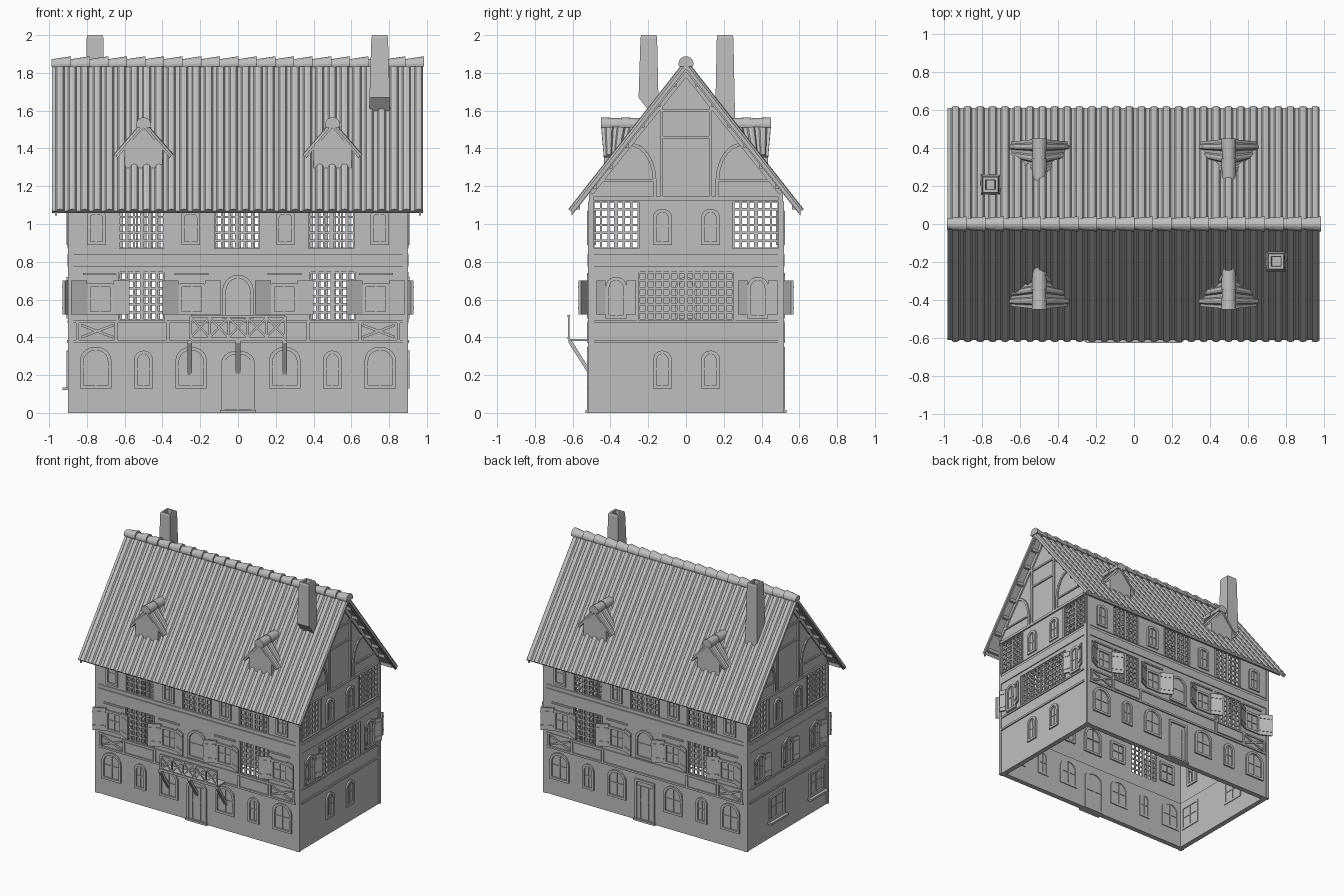
import bpy, bmesh, math
from mathutils import Vector as V

if "Cube" in bpy.data.objects:
    bpy.data.objects.remove(bpy.data.objects["Cube"])

plaster = bpy.data.materials.new("plain_grey")
plaster.use_nodes = True
GREY = (0.52, 0.52, 0.52, 1)
plaster.diffuse_color = GREY
plaster.node_tree.nodes["Principled BSDF"].inputs["Base Color"].default_value = GREY

parts = {}
HALF_X, HALF_Y = 0.895, 0.513
X, Y, Z = V((1, 0, 0)), V((0, 1, 0)), V((0, 0, 1))
# each side: middle of wall at ground, direction along wall, direction outward
SIDES = {"front": (-Y * HALF_Y, X, -Y), "back": (Y * HALF_Y, -X, Y),
         "right": (X * HALF_X, Y, X), "left": (-X * HALF_X, -Y, -X)}


def mesh(name):
    if name not in parts:
        parts[name] = bmesh.new()
    return parts[name]


def skin(name, loops, closed=False):
    """Join loops of equal length with quads; cap the ends unless closed."""
    bm = mesh(name)
    rows = [[bm.verts.new(p) for p in loop] for loop in loops]
    pairs = list(zip(rows, rows[1:]))
    if closed:
        pairs.append((rows[-1], rows[0]))
    else:
        bm.faces.new(rows[0])
        bm.faces.new(rows[-1])
    n = len(rows[0])
    for a, b in pairs:
        for i in range(n):
            j = (i + 1) % n
            bm.faces.new((a[i], a[j], b[j], b[i]))


def at(side, u, z, d=0):
    origin, along, out = SIDES[side]
    return origin + along * u + Z * z + out * d


def prism(side, part, outline, d0, d1):
    skin(side + "_" + part, [[at(side, u, z, d) for u, z in outline] for d in (d0, d1)])


def box(side, part, u0, u1, z0, z1, d0, d1):
    prism(side, part, [(u0, z0), (u1, z0), (u1, z1), (u0, z1)], d0, d1)


def strip(side, part, points, width, d=0.01):
    """A timber of constant width following points on a wall."""
    for p, q in zip(points, points[1:]):
        a, b = V(p), V(q)
        n = (b - a).orthogonal().normalized() * width / 2
        prism(side, part, [a + n, b + n, b - n, a - n], -0.005, d)


def arch(u, z0, z1, w, rise):
    pts = [(u - w / 2, z0), (u + w / 2, z0)]
    for i in range(11):
        t = math.pi * i / 10
        pts.append((u + w / 2 * math.cos(t), z1 - rise + rise * math.sin(t)))
    return pts


def window(side, u, z0, z1, w, rise, thick=0.03, frame=0.018):
    """Frame standing proud of both wall faces, with glazing bars."""
    big = arch(u, z0, z1, w, rise)
    small = arch(u, z0 + frame, z1 - frame, w - 2 * frame, max(rise - frame / 2, 0.001))
    loops = [[at(side, a, z, d) for a, z in pts] for pts, d in
             ((big, 0.012), (small, 0.012), (small, -thick - 0.006), (big, -thick - 0.006))]
    skin(side + "_window_frames", loops, closed=True)
    for d0, d1 in ((0, 0.005), (-thick - 0.004, -thick)):
        box(side, "glazing_bars", u - 0.004, u + 0.004, z0 + frame, z1 - frame, d0, d1)
        mid = (z0 + z1) / 2
        box(side, "glazing_bars", u - w / 2 + frame, u + w / 2 - frame, mid, mid + 0.007, d0, d1)


def shutters(side, u, w, z0, z1, width, reach):
    for s in (-1, 1):
        h = u + s * w / 2
        plan = [(h, 0.002), (h, 0.014), (h + s * width, reach), (h + s * width, reach - 0.012)]
        skin(side + "_shutters", [[at(side, a, z, d) for a, d in plan] for z in (z0, z1)])
        for z in (z0 + 0.03, z1 - 0.04):
            rail = [(a, d + 0.004) for a, d in plan]
            skin(side + "_shutters", [[at(side, a, k, d) for a, d in rail] for k in (z, z + 0.012)])


def wall(side, half, z0, z1, thick, holes=()):
    """Wall storey with see-through lattice windows at holes (centre, width)."""
    left = -half
    for c, w in holes:
        box(side, "wall", left, c - w / 2, z0, z1, -thick, 0)
        left = c + w / 2
        cols, rows = round(w / 0.04), round((z1 - z0) / 0.041)
        for i in range(cols + 1):
            u, t = c - w / 2 + w * i / cols, 0.01 if 2 * i == cols else 0.006
            box(side, "lattice", u - t, u + t, z0, z1, -0.018, -0.006)
        for i in range(rows + 1):
            z = z0 + (z1 - z0) * i / rows
            box(side, "lattice", c - w / 2, c + w / 2, z - 0.006, z + 0.006, -0.016, -0.008)
    box(side, "wall", left, half, z0, z1, -thick, 0)


def sheet(name, ridge, eave, n, height, thick):
    """Ribbed tile slope between a ridge line and an eave line."""
    normal = (ridge[1] - ridge[0]).cross(eave[0] - ridge[0]).normalized()
    if normal.z < 0:
        normal = -normal
    prof = [((i + f) / n, h * height) for i in range(n)
            for f, h in ((0, 0), (0.3, 0), (0.42, 0.75), (0.65, 1), (0.88, 0.75))]
    prof += [(1, 0), (1, -thick), (0, -thick)]
    skin(name, [[a.lerp(b, t) + normal * h for t, h in prof] for a, b in (ridge, eave)])


def cap_tile(name, p0, r0, p1, r1):
    side = (p1 - p0).cross(Z).normalized()
    angles = [math.radians(-20 + 22 * i) for i in range(11)]
    skin(name, [[p + (side * math.cos(t) + Z * math.sin(t)) * r for t in angles]
                for p, r in ((p0, r0), (p1, r1))])


# walls, storey by storey
for side in SIDES:
    long = side in ("front", "back")
    half = HALF_X if long else HALF_Y - 0.02
    low = [(-0.51, 0.24), (0.5, 0.24)] if long else [(0, 0.5)] if side == "right" else []
    high = [(-0.51, 0.24), (-0.005, 0.24), (0.495, 0.24)] if long else [(-0.37, 0.24), (0.37, 0.24)]
    wall(side, half, 0, 0.38, 0.04)
    wall(side, half, 0.38, 0.49, 0.025)
    wall(side, half, 0.49, 0.745, 0.025, low)
    wall(side, half, 0.745, 0.87, 0.025)
    wall(side, half, 0.87, 1.12, 0.025, high)
    # horizontal beams and corner posts
    edge = HALF_X if long else HALF_Y
    for z0, z1, d in ((0.37, 0.385, 0.01), (0.475, 0.488, 0.008), (0.775, 0.84, 0.008), (0.862, 0.87, 0.006)):
        box(side, "beams", -edge + 0.025, edge - 0.025, z0, z1, -0.005, d)
    for s in (-1, 1):
        box(side, "corner_posts", s * (edge - 0.025), s * edge, 0, 1.12, -0.005, 0.005)
    for c, w in low + high:
        z0, z1 = (0.49, 0.745) if (c, w) in low else (0.87, 1.12)
        for s in (-1, 1):
            u = c + s * (w / 2 + 0.006)
            box(side, "posts", u - 0.006, u + 0.006, z0, z1, -0.024, 0.007)

# long sides: windows, doors, shutters and timber panels
for side in ("front", "back"):
    box(side, "wall", -HALF_X, HALF_X, 1.12, 1.17, -0.025, 0)
    for s in (-1, 1):
        window(side, s * 0.753, 0.13, 0.35, 0.165, 0.07, 0.04)
        window(side, s * 0.5, 0.13, 0.33, 0.1, 0.05, 0.04)
        window(side, s * 0.248, 0.13, 0.35, 0.165, 0.07, 0.04)
        for u in (0.75, 0.25):
            window(side, s * u, 0.89, 1.07, 0.1, 0.025)
        for u in (0.73, 0.245):
            window(side, s * u, 0.52, 0.685, 0.14, 0.002)
            shutters(side, s * u, 0.14, 0.52, 0.7, 0.085, 0.056)
            strip(side, "panels", [(s * u - 0.09, 0.735), (s * u + 0.09, 0.735)], 0.012)
        strip(side, "braces", [(s * 0.83, 0.4), (s * 0.66, 0.465)], 0.014)
        strip(side, "braces", [(s * 0.83, 0.465), (s * 0.66, 0.4)], 0.014)
        box(side, "panels", s * 0.385, s * 0.63, 0.395, 0.467, -0.005, 0.006)
        for u in (0.85, 0.645, 0.37):
            box(side, "posts", s * u - 0.008, s * u + 0.008, 0.385, 0.475, -0.005, 0.01)
    window(side, 0, 0.5, 0.73, 0.165, 0.08)
    window(side, 0, 0, 0.33, 0.175, 0.06 if side == "front" else 0.002, 0.04)
    for i in range(4):
        u = -0.054 + 0.036 * i
        box(side, "door_planks", u - 0.016, u + 0.016, 0.02, 0.28, 0, 0.006)
    box(side, "door_step", -0.095, 0.095, 0, 0.015, 0, 0.02)

# short sides
for side in ("right", "left"):
    for u in (-0.125, 0.13):
        window(side, u, 0.89, 1.08, 0.1, 0.045)
        if side == "right":
            window(side, u, 0.13, 0.33, 0.1, 0.05, 0.04)
    for u in ((-0.37, 0.38) if side == "right" else (-0.35, 0, 0.35)):
        window(side, u, 0.5, 0.72, 0.11, 0.05)
        shutters(side, u, 0.11, 0.52, 0.7, 0.05, 0.034)
    if side == "left":
        for u in (-0.14, 0.36):
            window(side, u, 0.135, 0.33, 0.19, 0.002, 0.04)
            box(side, "sills", u - 0.11, u + 0.11, 0.12, 0.135, -0.01, 0.035)
    # gable wall with curved braces
    prism(side, "gable", [(-HALF_Y, 1.12), (HALF_Y, 1.12), (HALF_Y, 1.165), (0, 1.81), (-HALF_Y, 1.165)], -0.025, 0)
    box(side, "gable_timbers", -0.49, 0.49, 1.125, 1.145, -0.005, 0.012)
    for z in (1.46, 1.6):
        strip(side, "gable_timbers", [(-0.13, z), (0.13, z)], 0.014)
    for s in (-1, 1):
        strip(side, "gable_timbers", [(s * 0.13, 1.14), (s * 0.13, 1.62)], 0.016)
        strip(side, "gable_timbers", [(s * 0.165, 1.14), (s * 0.165, 1.24)], 0.016)
        strip(side, "gable_timbers", [(s * 0.17, 1.23), (s * 0.44, 1.23)], 0.012)
        curve = [(s * (0.29 - 0.125 * math.cos(t / 10)), 1.22 + 0.2 * math.sin(t / 10)) for t in range(0, 16, 3)]
        strip(side, "gable_timbers", curve, 0.018)
        # barge boards under the roof edge
        strip(side, "barge_boards", [(s * 0.505, 1.165), (0, 1.8)], 0.03)
        board = [(s * 0.605, 1.045), (s * 0.605, 1.075), (0, 1.84), (0, 1.805)]
        prism(side, "barge_boards", board, 0.062, 0.074)

# balcony with crossed railing on slanted brackets
DEPTH = 0.108
box("front", "balcony_floor", -0.25, 0.25, 0.38, 0.39, 0, DEPTH)
for z in (0.39, 0.505):
    box("front", "balcony_rail", -0.25, 0.25, z, z + 0.012, DEPTH - 0.008, DEPTH + 0.006)
for i in range(6):
    u = -0.25 + 0.1 * i
    box("front", "balcony_rail", u - 0.006, u + 0.006, 0.39, 0.51, DEPTH - 0.005, DEPTH + 0.003)
    if i < 5:
        for a, b in ((0.4, 0.505), (0.505, 0.4)):
            n = V((0, 0.008))
            p, q = V((u, a)), V((u + 0.1, b))
            prism("front", "balcony_rail", [p + n, q + n, q - n, p - n], DEPTH - 0.003, DEPTH + 0.002)
for u in (-0.255, 0, 0.248):
    slant = [(0, 0.2), (0, 0.235), (DEPTH - 0.015, 0.385), (DEPTH, 0.385), (DEPTH, 0.37)]
    skin("balcony_brackets", [[at("front", u + s * 0.012, z, d) for d, z in slant] for s in (-1, 1)])

# main roof slopes, battens, dormers
for s in (-1, 1):
    sheet("roof_slope", [V((-0.985, 0, 1.85)), V((0.98, 0, 1.85))],
          [V((-0.985, s * 0.612, 1.07)), V((0.98, s * 0.612, 1.07))], 30, 0.014, 0.018)
    for i in range(7):
        y = 0.06 + 0.085 * i
        c = V((0, s * y, 1.815 - 1.275 * y))
        skin("roof_battens", [[c + X * x + Y * a + Z * b for a, b in
                               ((-0.01, -0.012), (0.01, -0.012), (0.01, 0.012), (-0.01, 0.012))]
                              for x in (-0.96, 0.96)])
    for x in (-0.5, 0.5):
        body = [(-0.1, 1.28), (0.1, 1.28), (0.1, 1.41), (0, 1.53), (-0.1, 1.41)]
        skin("dormer_body", [[V((x + u, s * y, z)) for u, z in body] for y in (0.435, 0.3)])
        for k in (-1, 1):
            sheet("dormer_roof", [V((x, s * 0.45, 1.53)), V((x, s * 0.25, 1.53))],
                  [V((x + k * 0.148, s * 0.435, 1.36)), V((x + k * 0.148, s * 0.31, 1.36))], 3, 0.014, 0.014)
        cap_tile("dormer_ridge", V((x, s * 0.45, 1.525)), 0.04, V((x, s * 0.335, 1.525)), 0.034)
        cap_tile("dormer_ridge", V((x, s * 0.345, 1.525)), 0.04, V((x, s * 0.22, 1.525)), 0.034)

# overlapping ridge tiles
COUNT = 20
for i in range(COUNT):
    a = -0.987 + 1.967 * i / COUNT
    cap_tile("ridge_tiles", V((a, 0, 1.842)), 0.03, V((a + 0.104, 0, 1.848)), 0.04)

# chimneys: tapered shaft, hollow at the top
for x, y, s in ((0.75, -0.197, -1), (-0.757, 0.207, 1)):
    def square(r, z, tilt=0):
        return [V((x + r * a, y + r * b, z + tilt * b * s)) for a, b in ((-1, -1), (1, -1), (1, 1), (-1, 1))]
    base = square(0.054, 1.6, 0.07) if s < 0 else square(0.054, 1.5)
    skin("chimney", [base, square(0.044, 1.985), square(0.04, 2), square(0.026, 2), square(0.022, 1.9)])

# finish the objects
for name, bm in parts.items():
    bmesh.ops.recalc_face_normals(bm, faces=bm.faces)
    data = bpy.data.meshes.new(name)
    bm.to_mesh(data)
    bm.free()
    data.materials.append(plaster)
    bpy.context.collection.objects.link(bpy.data.objects.new(name, data))
